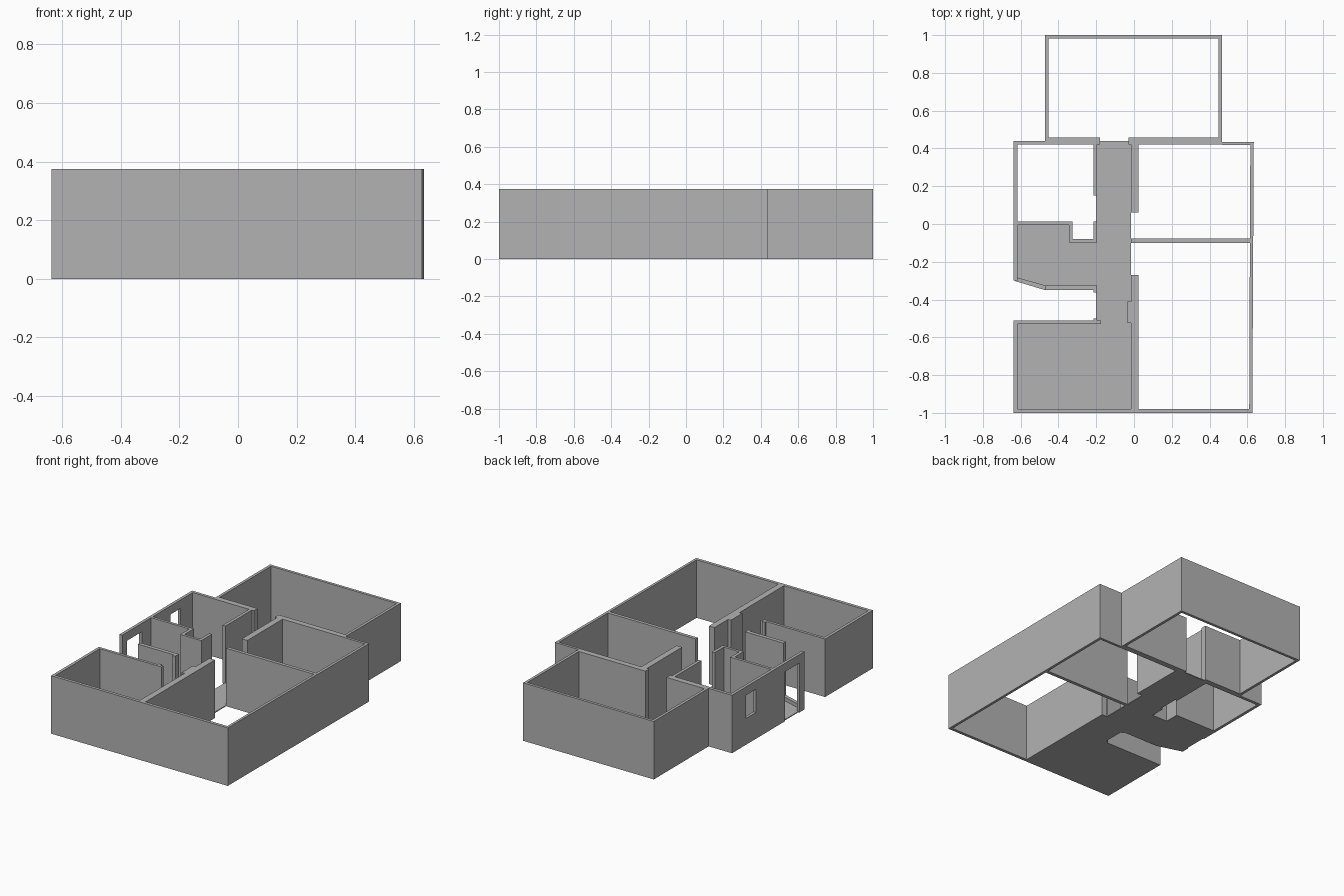
import bpy
import bmesh

cube = bpy.data.objects.get("Cube")
if cube:
    bpy.data.objects.remove(cube, do_unlink=True)

WALL_HEIGHT = 0.375
FLOOR_HEIGHT = 0.006
SILL_HEIGHT = 0.03
LINTEL = 0.32

plaster = bpy.data.materials.new("grey_plaster")
plaster.use_nodes = True
grey = (0.45, 0.45, 0.45, 1)
plaster.diffuse_color = grey
plaster.node_tree.nodes["Principled BSDF"].inputs["Base Color"].default_value = grey


def prism(name, outline, bottom=0, top=WALL_HEIGHT):
    """Extrude a plan outline upward into a flat-shaded solid."""
    bm = bmesh.new()
    face = bm.faces.new([bm.verts.new((x, y, bottom)) for x, y in outline])
    lifted = bmesh.ops.extrude_face_region(bm, geom=[face])["geom"]
    verts = [item for item in lifted if isinstance(item, bmesh.types.BMVert)]
    bmesh.ops.translate(bm, verts=verts, vec=(0, 0, top - bottom))
    bmesh.ops.recalc_face_normals(bm, faces=bm.faces)
    mesh = bpy.data.meshes.new(name)
    bm.to_mesh(mesh)
    bm.free()
    mesh.materials.append(plaster)
    obj = bpy.data.objects.new(name, mesh)
    bpy.context.collection.objects.link(obj)
    return obj


def wall(name, x_span, y_span, bottom=0, top=WALL_HEIGHT):
    """A straight wall covering a rectangle of the plan."""
    (left, right), (front, back) = x_span, y_span
    corners = [(left, front), (right, front), (right, back), (left, back)]
    return prism(name, corners, bottom, top)


# Shared wall lines
west = (-0.637, -0.618)
spine = (-0.015, 0.025)
hall_side = (-0.215, -0.195)

# Back room
wall("back_room_rear_wall", (-0.47, 0.465), (0.982, 1))
wall("back_room_west_wall", (-0.47, -0.452), (0.44, 0.982))
wall("back_room_east_wall", (0.447, 0.465), (0.44, 0.982))
wall("back_room_front_wall_west", (-0.47, -0.18), (0.42, 0.457))
wall("back_room_front_wall_east", (-0.03, 0.465), (0.42, 0.457))

# East rooms, with a slightly skewed outer wall
prism("east_outer_wall", [(0.61, -1), (0.627, -1), (0.628, -0.68),
                          (0.634, 0.435), (0.616, 0.435), (0.611, -0.68)])
wall("east_rear_wall", (0.465, 0.633), (0.418, 0.435))
wall("east_partition", (-0.015, 0.615), (-0.1, -0.078))
wall("spine_wall_rear", spine, (0.06, 0.43))
wall("spine_wall_front", spine, (-0.99, -0.27))
wall("spine_wall_pier", (-0.035, -0.01), (-0.525, -0.41))

# Front wall and front west room
wall("front_wall", (-0.637, 0.627), (-1, -0.98))
wall("front_room_west_wall", west, (-0.98, -0.512))
wall("front_room_rear_wall", (-0.63, -0.175), (-0.53, -0.512))
wall("front_room_door_jamb", hall_side, (-0.52, -0.5))

# Bathroom
wall("bathroom_rear_wall", (-0.637, -0.46), (0.42, 0.44))
wall("bathroom_east_wall", hall_side, (0.15, 0.43))
wall("bathroom_front_wall", (-0.63, -0.325), (-0.005, 0.013))
wall("closet_west_wall", (-0.345, -0.325), (-0.097, 0.01))
wall("closet_front_wall", (-0.34, -0.195), (-0.097, -0.08))
wall("closet_east_wall", hall_side, (-0.095, 0.013))

# West outer wall, pieced around a window and a doorway
window, door = (0.195, 0.295), (-0.25, -0.1)
wall("west_wall_rear", west, (window[1], 0.43))
wall("west_wall_below_window", west, window, top=0.17)
wall("west_wall_above_window", west, window, bottom=LINTEL)
wall("west_wall_middle", west, (door[1], window[0]))
wall("west_wall_above_door", west, door, bottom=LINTEL)
wall("west_wall_post", west, (-0.3, door[0]))

# Side room front wall beside the open porch
wall("porch_wall", (-0.47, -0.195), (-0.35, -0.325))
wall("porch_wall_jamb", hall_side, (-0.362, -0.325))
prism("porch_sill", [(-0.63, -0.302), (-0.47, -0.35), (-0.47, -0.325),
                     (-0.63, -0.28)], top=SILL_HEIGHT)

# Floors
wall("front_room_floor", (-0.62, -0.01), (-0.985, -0.52), top=FLOOR_HEIGHT)
wall("corridor_floor", (-0.2, -0.015), (-0.52, 0.44), top=FLOOR_HEIGHT)
prism("side_room_floor", [(-0.63, -0.3), (-0.47, -0.348), (-0.2, -0.348),
                          (-0.2, -0.09), (-0.34, -0.09), (-0.34, 0),
                          (-0.63, 0)], top=FLOOR_HEIGHT)
